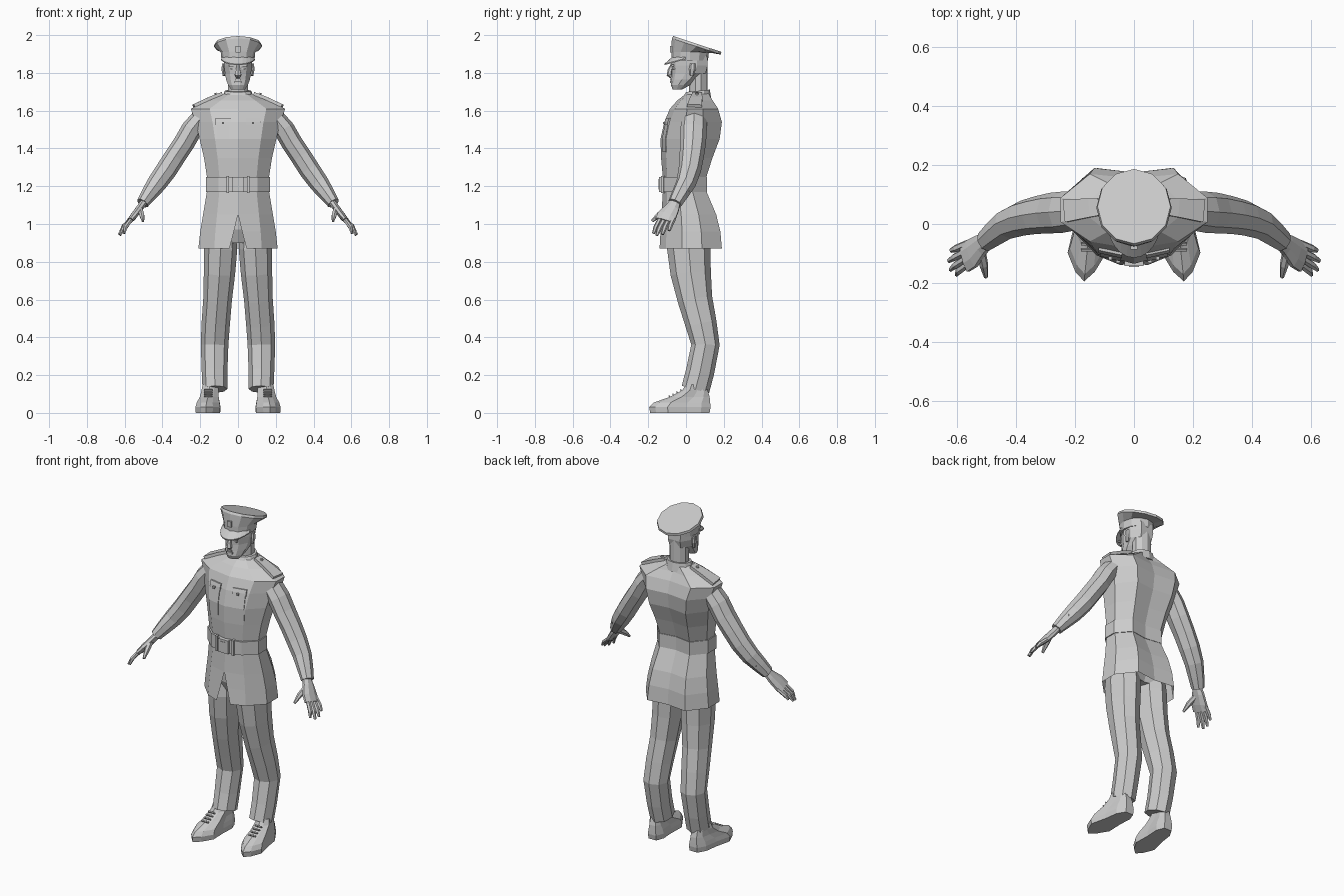
import bpy, bmesh, math
from mathutils import Vector, Matrix

old = bpy.data.objects.get("Cube")
if old:
    bpy.data.objects.remove(old, do_unlink=True)

GREY = (0.6, 0.6, 0.6, 1)
mat = bpy.data.materials.new("plain_grey")
mat.use_nodes = True
mat.diffuse_color = GREY
mat.node_tree.nodes["Principled BSDF"].inputs["Base Color"].default_value = GREY


def finish(name, bm, mirror=False):
    bmesh.ops.remove_doubles(bm, verts=bm.verts, dist=0.0001)
    bmesh.ops.recalc_face_normals(bm, faces=bm.faces)
    me = bpy.data.meshes.new(name)
    bm.to_mesh(me)
    bm.free()
    me.materials.append(mat)
    ob = bpy.data.objects.new(name, me)
    bpy.context.collection.objects.link(ob)
    if mirror:
        ob.modifiers.new("Mirror", 'MIRROR').use_mirror_merge = False
    return ob


def loft(name, rings, caps=True, skip=None, mirror=False):
    """Join closed rings of points; skip leaves one column of faces open."""
    bm = bmesh.new()
    loops = [[bm.verts.new(p) for p in r] for r in rings]
    n = len(loops[0])
    for a, b in zip(loops, loops[1:]):
        for i in range(n):
            if i != skip:
                j = (i + 1) % n
                bm.faces.new((a[i], a[j], b[j], b[i]))
    if caps:
        bm.faces.new(loops[0])
        bm.faces.new(loops[-1])
    return finish(name, bm, mirror)


def tube(name, pts, sides=8, turn=0.0, mirror=True):
    """Limb through points (x, y, z, radius across, radius along y)."""
    c = [Vector(p[:3]) for p in pts]
    rings = []
    for i, p in enumerate(pts):
        t = (c[min(i + 1, len(c) - 1)] - c[max(i - 1, 0)]).normalized()
        v = Vector((0, 1, 0))
        v = (v - t * v.dot(t)).normalized()
        u = v.cross(t)
        angles = [turn + math.tau * k / sides for k in range(sides)]
        rings.append([c[i] + u * p[3] * math.sin(a) + v * p[4] * math.cos(a) for a in angles])
    return loft(name, rings, mirror=mirror)


def box(name, centre, size, tilt=0.0, mirror=False):
    bm = bmesh.new()
    m = Matrix.Translation(centre) @ Matrix.Rotation(tilt, 4, 'X') @ Matrix.Diagonal((*size, 1))
    bmesh.ops.create_cube(bm, size=1, matrix=m)
    return finish(name, bm, mirror)


def body(z, w, f, b, gap=0.0):
    """Symmetric torso section with a ridged chest and full back."""
    d = b - f
    half = [(gap, f), (.6 * w, f + .1 * d), (w, f + .36 * d), (w, f + .68 * d), (.6 * w, b), (0, b - .015)]
    return [(x, y, z) for x, y in half] + [(-x, y, z) for x, y in reversed(half)]


def skull(z, w, f, b):
    d = b - f
    half = [(.2 * w, f), (.62 * w, f + .1 * d), (w, f + .4 * d), (w, f + .7 * d), (.55 * w, b)]
    return [(x, y, z) for x, y in half] + [(-x, y, z) for x, y in reversed(half)]


def disc(cy, z, rx, ry, slope=0.0, n=12):
    return [(rx * math.sin(math.tau * k / n), cy - ry * math.cos(math.tau * k / n),
             z + slope * ry * math.cos(math.tau * k / n)) for k in range(n)]


# jacket
TORSO = [(1.24, .163, -.122, .105), (1.35, .18, -.132, .14), (1.45, .203, -.135, .178),
         (1.54, .225, -.115, .19), (1.61, .25, -.085, .17), (1.655, .15, -.045, .14), (1.69, .07, 0, .12)]
loft("jacket_body", [body(*r)[:5] + [body(*r)[5]] + body(*r)[7:11] + [(-.0001, r[2], r[0])] for r in TORSO])
SKIRT = [(.87, .21, -.14, .19, .045), (.96, .2, -.135, .182, .022), (1.05, .185, -.13, .16, 0),
         (1.18, .163, -.122, .105, 0)]
loft("jacket_skirt", [body(*r) for r in SKIRT], caps=False, skip=11)
loft("hips", [body(.9, .1, -.07, .1), body(.97, .17, -.1, .13), body(1.17, .15, -.11, .095)])


def chest_y(x, z):
    for a, b in zip(TORSO, TORSO[1:]):
        if a[0] <= z <= b[0]:
            t = (z - a[0]) / (b[0] - a[0])
            w, f, k = [a[i] + t * (b[i] - a[i]) for i in (1, 2, 3)]
            return f + .1 * (k - f) * x / (.6 * w)


def chest_plate(name, x0, x1, heights, thick):
    rings = []
    for z in heights:
        y0, y1 = chest_y(x0, z), chest_y(x1, z)
        rings.append([(x0, y0 - thick, z), (x1, y1 - thick, z), (x1, y1 + .004, z), (x0, y0 + .004, z)])
    loft(name, rings, mirror=True)


chest_plate("pockets", .045, .115, (1.38, 1.45, 1.535), .004)
chest_plate("pocket_flaps", .04, .12, (1.525, 1.54, 1.56), .008)
box("pocket_buttons", (.08, -.117, 1.535), (.012, .012, .012), mirror=True)

# belt
loft("belt", [body(z, .17, -.135, .112) for z in (1.17, 1.25)])
box("buckle", (0, -.133, 1.21), (.065, .02, .08))
box("buckle_centre", (0, -.142, 1.21), (.035, .008, .055))
box("belt_loops", (.055, -.122, 1.21), (.014, .022, .09), mirror=True)

# shoulder straps
tube("shoulder_straps", [(.085, .06, 1.69, .012, .035), (.15, .055, 1.665, .012, .045),
                         (.235, .045, 1.625, .012, .055)], 4, math.pi / 4)
tube("strap_buttons", [(.115, .058, 1.68, .01, .01), (.12, .058, 1.694, .008, .008)], 6)

# sleeves
tube("sleeves", [(.19, .045, 1.57, .05, .065), (.245, .04, 1.5, .056, .07), (.285, .037, 1.43, .056, .069),
                 (.335, .03, 1.355, .056, .064), (.38, .02, 1.285, .056, .06), (.43, 0, 1.215, .052, .053),
                 (.47, -.03, 1.16, .043, .046), (.505, -.058, 1.11, .033, .038)])
for i in range(3):
    box("cuff_buttons", (.475 + i * .013, .012 - i * .018, 1.175 - i * .02), (.012, .012, .012), mirror=True)

# hands
tube("palms", [(.495, -.055, 1.12, .02, .028), (.52, -.072, 1.085, .02, .04),
               (.55, -.1, 1.045, .019, .054), (.575, -.115, 1.015, .015, .054)], 8, math.pi / 8)
TIPS = [(.603, -.172, .95), (.624, -.155, .94), (.63, -.125, .945), (.622, -.09, .965)]
for i, (x, y, z) in enumerate(TIPS):
    ky = -.148 + i * .024
    tube("fingers", [(.565, ky + .01, 1.025, .012, .013), ((.575 + x) / 2 + .006, (ky + y) / 2, (1.015 + z) / 2, .012, .013),
                     (x, y, z, .006, .008)], 6)
tube("thumbs", [(.52, -.085, 1.085, .015, .018), (.51, -.14, 1.05, .015, .016),
                (.503, -.18, 1.015, .007, .008)], 6)

# trousers
tube("trouser_legs", [(.122, .05, .125, .066, .075), (.124, .075, .22, .068, .075), (.124, .103, .36, .073, .075),
                      (.118, .08, .47, .075, .083), (.108, .048, .6, .076, .092), (.098, .025, .74, .083, .107),
                      (.092, .015, .87, .088, .115), (.092, .015, .96, .08, .105)])


# shoes, toes turned slightly out
def sole(z, toe, heel, w):
    shape = [(0, 0), (.5, .1), (1, .3), (.8, .6), (.75, .85), (.4, 1)]
    out = [(w * s, toe + (heel - toe) * t) for s, t in shape]
    ring = out + [(-x, y) for x, y in reversed(out[1:])]
    return [(.15 - .1 * y + x, y, z) for x, y in ring]


loft("shoes", [sole(0, -.19, .125, .064), sole(.03, -.195, .13, .066), sole(.055, -.17, .128, .06),
               sole(.085, -.085, .125, .05), sole(.12, -.02, .115, .045), sole(.15, 0, .1, .04)], mirror=True)
for i in range(4):
    box("laces", (.157, -.088 + i * .02, .088 + i * .011), (.045, .007, .008), .5, True)

# neck and head
loft("collar", [disc(.06, 1.665, .085, .075, .1), disc(.063, 1.705, .07, .063, -.1)])
loft("neck", [disc(.065, z, .056, .05, n=10) for z in (1.66, 1.84)])
loft("head", [skull(1.712, .036, -.07, -.02), skull(1.735, .052, -.08, .02), skull(1.765, .063, -.076, .06),
              skull(1.8, .069, -.074, .105), skull(1.84, .075, -.074, .115), skull(1.89, .076, -.07, .112)])
tube("nose", [(0, -.07, 1.85, .008, .008), (0, -.084, 1.815, .012, .013),
              (0, -.088, 1.79, .02, .015), (0, -.075, 1.778, .012, .01)], 6, mirror=False)
box("lips", (0, -.078, 1.752), (.036, .014, .012))
box("upper_lip", (0, -.079, 1.765), (.026, .01, .008))
box("brows", (.03, -.07, 1.84), (.036, .014, .01), mirror=True)
box("eyes", (.03, -.066, 1.822), (.022, .014, .01), mirror=True)
tube("ears", [(.074, .03, 1.785, .008, .01), (.079, .034, 1.82, .01, .018), (.077, .036, 1.85, .008, .014)], 6)

# peaked cap
loft("cap_band", [disc(.02, 1.865, .087, .096), disc(.022, 1.915, .092, .1)])
TILT = .33
loft("cap_crown", [disc(.022, 1.91, .092, .1), disc(.055, 1.94, .128, .13, TILT),
                   disc(.06, 1.953, .124, .127, TILT), disc(.06, 1.953, .01, .01, TILT)])
arc = [math.radians(a) for a in range(-75, 76, 15)]
loft("cap_visor", [[(.086 * math.sin(a), .02 - .092 * math.cos(a), 1.885),
                    (.092 * math.sin(a), .015 - .13 * math.cos(a), 1.882 - .035 * math.cos(a)),
                    (.092 * math.sin(a), .015 - .13 * math.cos(a), 1.876 - .035 * math.cos(a)),
                    (.086 * math.sin(a), .02 - .092 * math.cos(a), 1.872)] for a in arc])
box("cap_badge", (0, -.08, 1.925), (.024, .012, .034))
